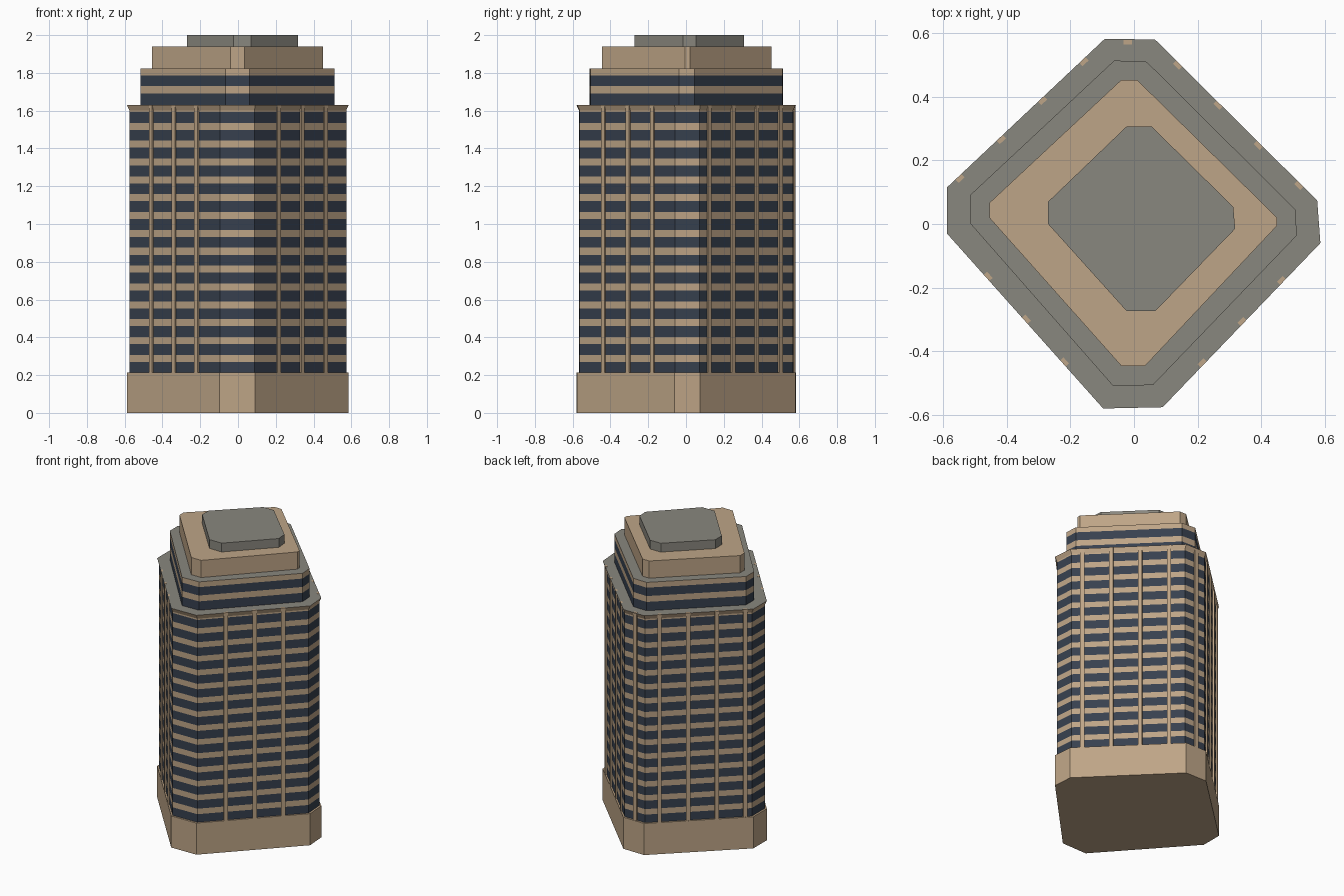
import bpy, bmesh, math
from mathutils import Vector

if "Cube" in bpy.data.objects:
    bpy.data.objects.remove(bpy.data.objects["Cube"])


def material(name, rgb):
    m = bpy.data.materials.new(name)
    m.diffuse_color = (*rgb, 1)
    m.use_nodes = True
    m.node_tree.nodes["Principled BSDF"].inputs["Base Color"].default_value = m.diffuse_color
    return m


TAN = material("tan stone", (0.515, 0.376, 0.242))
GREY = material("grey roof", (0.25, 0.242, 0.209))
GLASS = material("dark blue glass", (0.038, 0.052, 0.078))
MATS = [TAN, GREY, GLASS]

# Eight-sided plans, clockwise from the rear chamfer
PLAN = [(-.092, .582), (.066, .58), (.576, .074), (.586, -.06),
        (.09, -.576), (-.097, -.58), (-.588, -.03), (-.588, .115)]
SHAFT = [(x * .978, y * .978) for x, y in PLAN]
UPPER = [(-.062, .514), (.04, .51), (.507, .046), (.512, -.036),
         (.06, -.506), (-.065, -.51), (-.516, .003), (-.516, .09)]
CROWN = [(-.04, .453), (.01, .453), (.45, .02), (.45, -.005),
         (.035, -.446), (-.04, -.446), (-.455, .02), (-.455, .066)]
CAP = [(-.024, .306), (.056, .306), (.312, .054), (.318, -.015),
       (.068, -.273), (-.024, -.273), (-.27, .0), (-.27, .07)]


def stack(name, rings, bands, top=0):
    """Skin plan outlines (plan, z); bands gives one material index per level."""
    bm = bmesh.new()
    loops = [[bm.verts.new((x, y, z)) for x, y in plan] for plan, z in rings]
    for low, high, mat in zip(loops, loops[1:], bands):
        for i in range(len(low)):
            j = (i + 1) % len(low)
            bm.faces.new((low[i], low[j], high[j], high[i])).material_index = mat
    bm.faces.new(loops[0]).material_index = 0
    bm.faces.new(loops[-1]).material_index = top
    bmesh.ops.recalc_face_normals(bm, faces=bm.faces)
    me = bpy.data.meshes.new(name)
    bm.to_mesh(me)
    bm.free()
    for m in MATS:
        me.materials.append(m)
    ob = bpy.data.objects.new(name, me)
    bpy.context.collection.objects.link(ob)
    return ob


# Plinth
stack("base", [(PLAN, 0), (PLAN, .215)], [0])

# Main shaft: fifteen window rows separated by stone bands
zs, bands = [.213], []
for floor in range(15):
    z = .213 + floor * .0945
    zs.append(z + .057)
    bands.append(2)
    if floor < 14:
        zs.append(z + .0945)
        bands.append(0)
stack("shaft", [(SHAFT, z) for z in zs], bands)

# Flared cornice with a grey terrace
stack("cornice", [(SHAFT, 1.593), (SHAFT, 1.602), (PLAN, 1.63)], [0, 0], 1)

# Setback floors, crown and roof cap
stack("upper_floors", [(UPPER, z) for z in (1.629, 1.69, 1.73, 1.787, 1.823)],
      [2, 0, 2, 0], 1)
stack("crown", [(CROWN, 1.822), (CROWN, 1.94)], [0], 0)
stack("roof_cap", [(CAP, 1.939), (CAP, 2.0)], [1], 1)

# Vertical piers: wall index -> x positions along that wall
PIERS = {0: [-.02], 1: [.135, .262, .389, .516], 3: [.212, .337, .461],
         5: [-.456, -.336, -.216], 7: [-.545, -.415, -.285, -.155]}
for wall, xs in PIERS.items():
    a, b = Vector(SHAFT[wall]), Vector(SHAFT[(wall + 1) % 8])
    along = (b - a).normalized()
    out = Vector((-along.y, along.x))
    for n, x in enumerate(xs):
        p = a + (b - a) * ((x - a.x) / (b.x - a.x))
        h, inner, outer = along * .013, out * -.004, out * .010
        plan = [p - h + outer, p + h + outer, p + h + inner, p - h + inner]
        stack(f"pier_{wall}_{n + 1}", [(plan, .21), (plan, 1.631)], [0])
